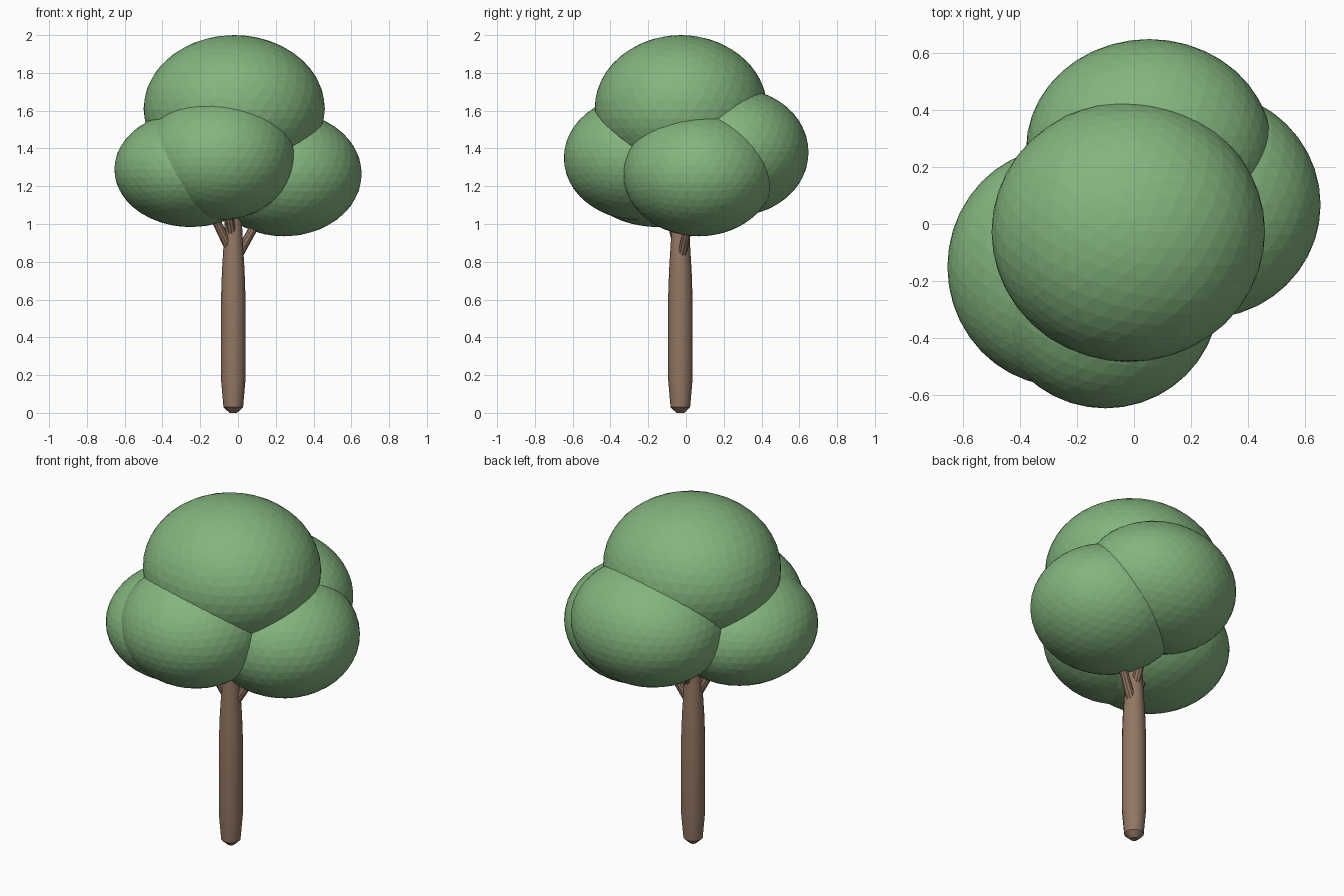
import bpy, bmesh, math
from mathutils import Vector

if "Cube" in bpy.data.objects:
    bpy.data.objects.remove(bpy.data.objects["Cube"])


def material(name, color):
    m = bpy.data.materials.new(name)
    m.diffuse_color = color
    m.use_nodes = True
    m.node_tree.nodes["Principled BSDF"].inputs["Base Color"].default_value = m.diffuse_color
    return m


leaf = material("leaf_green", (0.23, 0.46, 0.21, 1))
bark = material("bark_brown", (0.29, 0.185, 0.125, 1))


def add_object(name, bm, mat, smooth=False):
    bmesh.ops.recalc_face_normals(bm, faces=bm.faces[:])
    me = bpy.data.meshes.new(name)
    bm.to_mesh(me)
    bm.free()
    me.materials.append(mat)
    for p in me.polygons:
        p.use_smooth = smooth
    ob = bpy.data.objects.new(name, me)
    bpy.context.collection.objects.link(ob)
    if smooth:
        bpy.ops.object.select_all(action='DESELECT')
        ob.select_set(True)
        bpy.context.view_layer.objects.active = ob
        bpy.ops.object.shade_smooth_by_angle(angle=math.radians(35))
    return ob


def tube(name, stations, sides):
    """Skin round rings along (point, radius) stations and cap the ends."""
    bm = bmesh.new()
    axis = Vector(stations[-1][0]) - Vector(stations[0][0])
    rot = axis.to_track_quat('Z', 'Y')
    rings = []
    for point, r in stations:
        rings.append([bm.verts.new(Vector(point) + rot @ Vector(
            (r * math.cos(2 * math.pi * i / sides),
             r * math.sin(2 * math.pi * i / sides), 0))) for i in range(sides)])
    for a, b in zip(rings, rings[1:]):
        for i in range(sides):
            j = (i + 1) % sides
            bm.faces.new((a[i], a[j], b[j], b[i]))
    bm.faces.new(rings[0])
    bm.faces.new(rings[-1])
    return add_object(name, bm, bark, smooth=True)


# Foliage: five faceted, overlapping ellipsoids (centre, radii)
clumps = {
    "top": ((-0.02, -0.027, 1.61), (0.48, 0.457, 0.39)),
    "left": ((-0.25, -0.15, 1.29), (0.405, 0.42, 0.306)),
    "right": ((0.245, 0.068, 1.265), (0.41, 0.40, 0.33)),
    "front": ((-0.10, -0.25, 1.35), (0.40, 0.397, 0.33)),
    "back": ((0.053, 0.262, 1.38), (0.432, 0.387, 0.337)),
}
for name, (centre, radii) in clumps.items():
    bm = bmesh.new()
    bmesh.ops.create_icosphere(bm, subdivisions=4, radius=1)
    bmesh.ops.scale(bm, vec=radii, verts=bm.verts)
    bmesh.ops.translate(bm, vec=centre, verts=bm.verts)
    add_object("foliage_" + name, bm, leaf)

# Trunk: narrow foot, straight body, tapering into the crown
tx, ty = -0.025, -0.03
profile = [(0.0, 0.02), (0.03, 0.052), (0.18, 0.065), (0.60, 0.065),
           (0.75, 0.060), (0.90, 0.051), (1.05, 0.044), (1.25, 0.036)]
tube("trunk", [((tx, ty, z), r) for z, r in profile], 16)

# Branches: one from the trunk into each lower clump
starts = {"left": 0.83, "right": 0.79, "front": 0.91, "back": 0.91}
for name, z in starts.items():
    tube("branch_" + name, [((tx, ty, z), 0.026), (clumps[name][0], 0.018)], 10)
